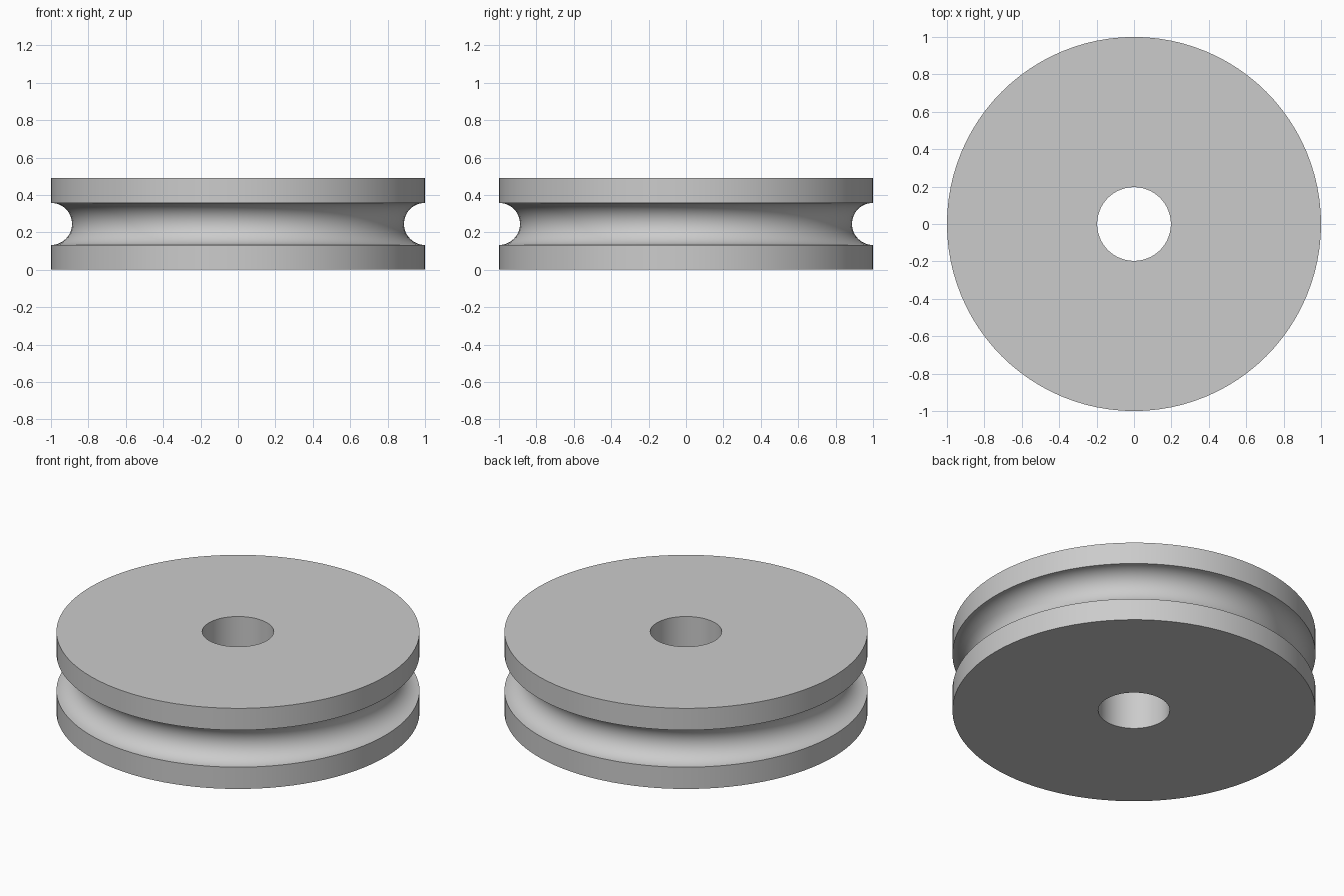
import bpy, bmesh, math
from mathutils import Matrix, Vector

cube = bpy.data.objects.get("Cube")
if cube:
    bpy.data.objects.remove(cube, do_unlink=True)

HEIGHT, RIM, BORE, GROOVE = 0.49, 1.0, 0.197, 0.1125
SEGMENTS, ARC_STEPS = 96, 24

# Plain grey metal
grey = bpy.data.materials.new("grey metal")
grey.use_nodes = True
colour = (0.6, 0.6, 0.6, 1)
grey.diffuse_color = colour
grey.node_tree.nodes["Principled BSDF"].inputs["Base Color"].default_value = colour

# Half section: bore, flat faces, rim and round rope groove
profile = [(BORE, 0), (RIM, 0)]
for i in range(ARC_STEPS + 1):
    a = math.pi * i / ARC_STEPS
    profile.append((RIM - GROOVE * math.sin(a), HEIGHT / 2 - GROOVE * math.cos(a)))
profile += [(RIM, HEIGHT), (BORE, HEIGHT)]

# Revolve the section around the axle
bm = bmesh.new()
rings = []
for s in range(SEGMENTS):
    turn = Matrix.Rotation(math.tau * s / SEGMENTS, 3, "Z")
    rings.append([bm.verts.new(turn @ Vector((r, 0, z))) for r, z in profile])
for s in range(SEGMENTS):
    here, there = rings[s], rings[(s + 1) % SEGMENTS]
    for k in range(len(profile)):
        n = (k + 1) % len(profile)
        bm.faces.new((here[k], there[k], there[n], here[n]))
bmesh.ops.recalc_face_normals(bm, faces=bm.faces)

mesh = bpy.data.meshes.new("pulley_wheel")
bm.to_mesh(mesh)
bm.free()
mesh.materials.append(grey)
wheel = bpy.data.objects.new("pulley_wheel", mesh)
bpy.context.collection.objects.link(wheel)

# Smooth curved walls, crisp rim and bore edges
bpy.ops.object.select_all(action="DESELECT")
wheel.select_set(True)
bpy.context.view_layer.objects.active = wheel
bpy.ops.object.shade_smooth_by_angle(angle=math.radians(30))
